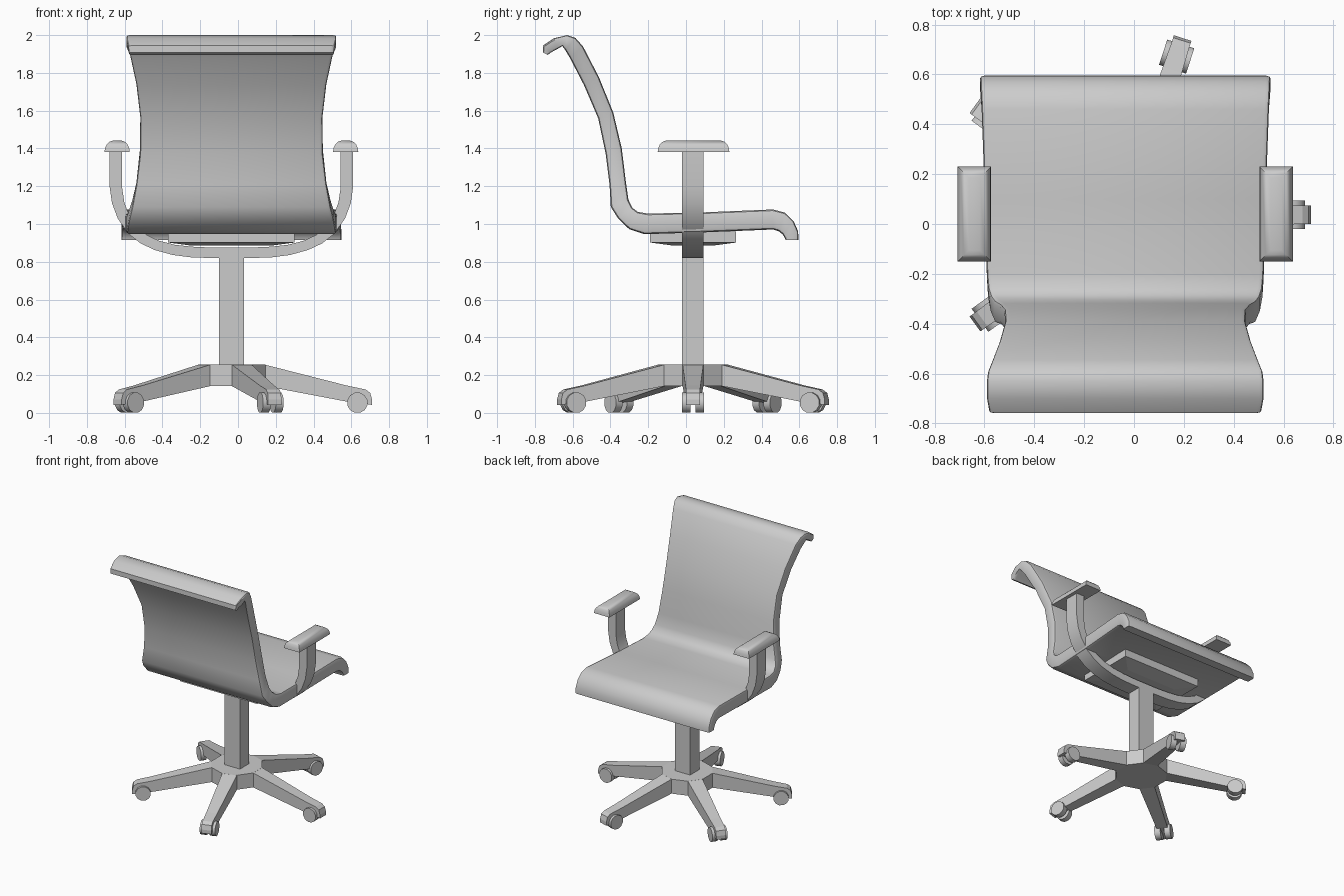
import bpy, bmesh, math

if "Cube" in bpy.data.objects:
    bpy.data.objects.remove(bpy.data.objects["Cube"])

CX, CY = -0.035, 0.037   # axis of the column, arms and base


def make(name, verts, faces, smooth=None):
    me = bpy.data.meshes.new(name)
    bm = bmesh.new()
    vs = [bm.verts.new(v) for v in verts]
    for f in faces:
        bm.faces.new([vs[i] for i in f])
    bmesh.ops.recalc_face_normals(bm, faces=bm.faces)
    bm.to_mesh(me)
    bm.free()
    ob = bpy.data.objects.new(name, me)
    bpy.context.collection.objects.link(ob)
    if smooth:
        bpy.ops.object.select_all(action='DESELECT')
        ob.select_set(True)
        bpy.context.view_layer.objects.active = ob
        bpy.ops.object.shade_smooth_by_angle(angle=math.radians(smooth))
    return ob


def loft(name, rings, smooth=None):
    n = len(rings[0])
    verts = [p for r in rings for p in r]
    faces = [(i * n + j, i * n + (j + 1) % n, (i + 1) * n + (j + 1) % n, (i + 1) * n + j)
             for i in range(len(rings) - 1) for j in range(n)]
    faces += [tuple(range(n)), tuple(range(len(verts) - n, len(verts)))]
    return make(name, verts, faces, smooth)


def box_rings(x0, x1, y0, y1, levels):
    # rectangular rings, each level is (z, inset)
    return [[(x0 + d, y0 + d, z), (x1 - d, y0 + d, z), (x1 - d, y1 - d, z), (x0 + d, y1 - d, z)]
            for z, d in levels]


# Seat and backrest: upper (y, z), lower (y, z), half width
shell = [
    (-.758, 1.908, -.732, 1.895, .54), (-.757, 1.945, -.715, 1.908, .545),
    (-.70, 1.983, -.68, 1.927, .555), (-.63, 2.0, -.655, 1.942, .555),
    (-.585, 1.985, -.64, 1.922, .55), (-.545, 1.94, -.615, 1.88, .535),
    (-.46, 1.775, -.54, 1.735, .503), (-.385, 1.59, -.465, 1.56, .482),
    (-.34, 1.40, -.425, 1.37, .484), (-.318, 1.22, -.405, 1.21, .503),
    (-.305, 1.13, -.398, 1.09, .525), (-.285, 1.087, -.36, 1.03, .54),
    (-.255, 1.064, -.30, .972, .55), (-.20, 1.055, -.22, .946, .555),
    (.1, 1.062, .1, .956, .563), (.46, 1.077, .46, .971, .576),
    (.525, 1.06, .49, .962, .579), (.57, 1.015, .512, .945, .581),
    (.594, .96, .524, .925, .582), (.595, .915, .527, .915, .582)]
rings = []
for ty, tz, by, bz, w in shell:
    side = []
    for inset, k in ((.018, 0), (.004, .06), (0, .16), (0, .84), (.004, .94), (.018, 1)):
        side.append((w - inset, ty + (by - ty) * k, tz + (bz - tz) * k))
    rings.append([(CX + x, y, z) for x, y, z in side] +
                 [(CX - x, y, z) for x, y, z in reversed(side)])
loft("seat_and_backrest", rings, 35)

# Mounting plate under the seat
loft("seat_plate", box_rings(-.37, .30, -.19, .265, [(.96, 0), (.902, 0), (.886, .12)]))

# U-shaped arm bracket: outer (x, z), inner (x, z) of one half
half = [(.645, 1.39, .578, 1.39), (.645, 1.2, .578, 1.19), (.632, 1.11, .567, 1.115),
        (.602, 1.03, .545, 1.055), (.545, .948, .50, .985), (.48, .897, .45, .943),
        (.405, .862, .385, .912), (.31, .836, .30, .89), (.21, .823, .21, .88),
        (.10, .82, .10, .875)]
path = half + [(-a, b, -c, d) for a, b, c, d in reversed(half)]
loft("arm_bracket", [[(CX + a, -.02, b), (CX + a, .093, b), (CX + c, .093, d), (CX + c, -.02, d)]
                     for a, b, c, d in path], 35)

# Arm pads with rounded tops
for name, s in (("left_arm_pad", -1), ("right_arm_pad", 1)):
    x = CX + s * .605
    loft(name, box_rings(x - .067, x + .067, -.15, .23,
                         [(1.38, 0), (1.402, .003), (1.422, .012), (1.435, .026), (1.442, .045)]), 50)

# Column
loft("column", box_rings(CX - .066, CX + .066, -.02, .093, [(.2, 0), (.85, 0)]))


def polar(r, side, z, a):
    return (CX + r * math.cos(a) - side * math.sin(a), CY + r * math.sin(a) + side * math.cos(a), z)


# Base hub: ten-sided block whose narrow sides carry the legs
angles = [math.radians(72 * i + d) for i in range(5) for d in (-17, 17)]
loft("base_hub", [[polar(.188, 0, z, a) for a in angles] for z in (.142, .255)])

# Five tapered legs with twin casters: radius, half width, bottom z, top z
leg = [(.178, .055, .142, .255), (.61, .04, .06, .145), (.71, .037, .048, .124),
       (.735, .037, .044, .106), (.745, .037, .042, .07)]
for i in range(5):
    a = math.radians(72 * i)
    loft(f"base_leg_{i + 1}", [[polar(r, -w, lo, a), polar(r, w, lo, a),
                                polar(r, w, hi, a), polar(r, -w, hi, a)] for r, w, lo, hi in leg])
    for k, (s0, s1) in enumerate(((-.057, -.014), (.014, .057))):
        loft(f"caster_{i + 1}_{k + 1}",
             [[polar(.667 + .055 * math.cos(t * math.pi / 6 + math.pi / 12),
                     s, .054 + .055 * math.sin(t * math.pi / 6 + math.pi / 12), a) for t in range(12)]
              for s in (s0, s1)], 35)
